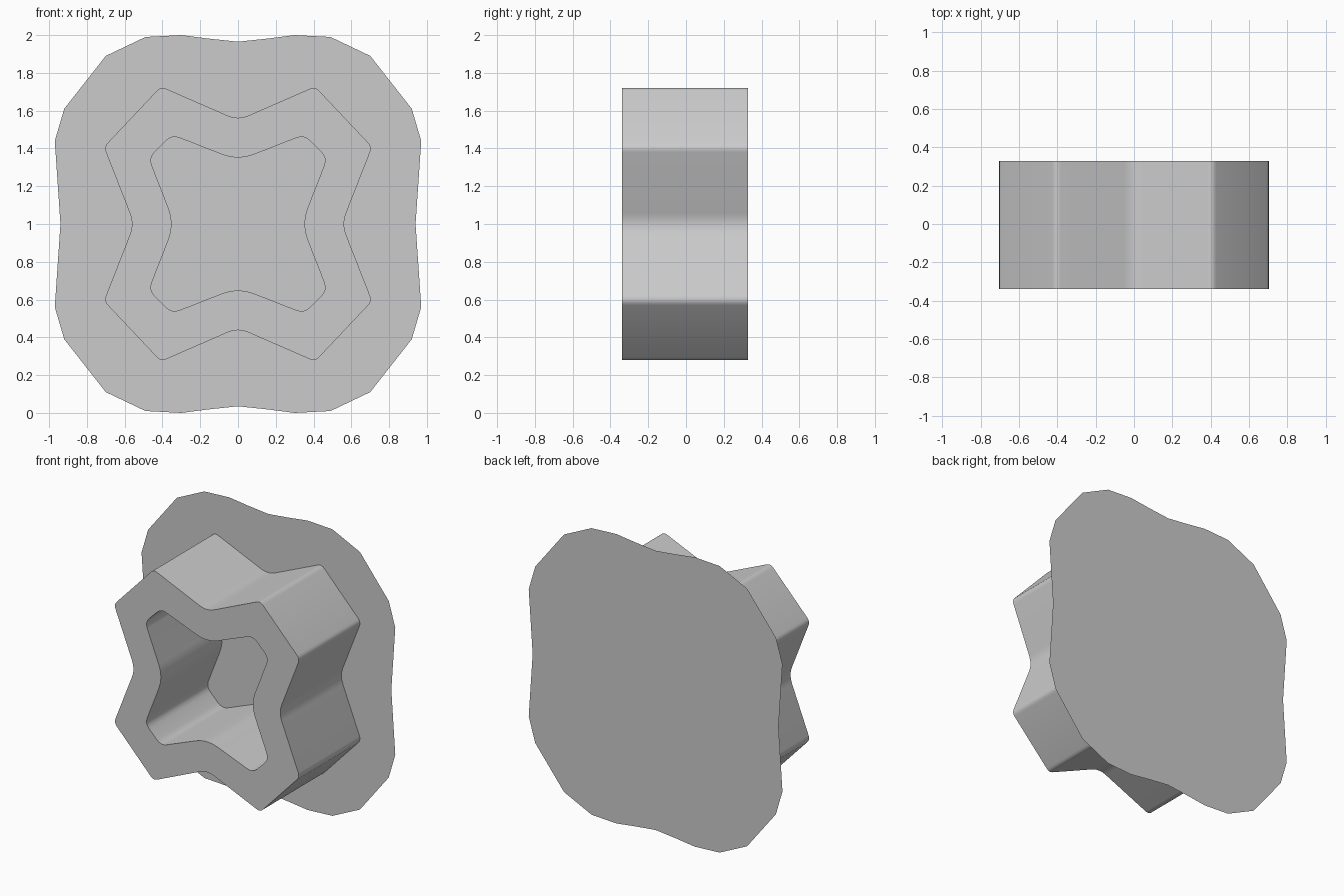
import bpy, bmesh, math
from mathutils import Vector

if "Cube" in bpy.data.objects:
    bpy.data.objects.remove(bpy.data.objects["Cube"])


def full_loop(quarter):
    """Mirror a quarter outline (top centre to right centre) into a closed loop."""
    half = quarter + [(x, -z) for x, z in reversed(quarter[:-1])]
    return half + [(-x, z) for x, z in reversed(half[1:-1])]


def rounded(loop, radii, steps=4):
    """Round every corner; radii = (tip distance, valley distance)."""
    out = []
    n = len(loop)
    for i in range(n):
        a, p, b = (Vector(loop[(i + k) % n]) for k in (-1, 0, 1))
        valley = min(abs(p.x), abs(p.y)) < 1e-6
        d = radii[1] if valley else radii[0]
        s = p + (a - p).normalized() * d
        e = p + (b - p).normalized() * d
        for k in range(steps + 1):
            t = k / steps
            out.append(tuple(s * (1 - t) ** 2 + p * 2 * t * (1 - t) + e * t * t))
    return out


def make_object(name, bm):
    mesh = bpy.data.meshes.new(name)
    bm.to_mesh(mesh)
    bm.free()
    obj = bpy.data.objects.new(name, mesh)
    bpy.context.collection.objects.link(obj)
    return obj


def ring_of_verts(bm, loop, y):
    return [bm.verts.new((x, y, z + 1)) for x, z in loop]


def flat_plate(name, quarter, y):
    bm = bmesh.new()
    face = bm.faces.new(ring_of_verts(bm, full_loop(quarter), y))
    face.normal_update()
    if face.normal.y < 0:
        face.normal_flip()
    return make_object(name, bm)


# Star-shaped tube with a star-shaped hole through it
outer = rounded(full_loop([(0, 0.55), (0.408, 0.728), (0.71, 0.408), (0.55, 0)]), (0.03, 0.06))
inner = rounded(full_loop([(0, 0.335), (0.35, 0.472), (0.472, 0.35), (0.335, 0)]), (0.045, 0.09))
bm = bmesh.new()
rings = [ring_of_verts(bm, loop, y) for loop, y in
         ((outer, -0.34), (outer, 0.328), (inner, 0.328), (inner, -0.34))]
n = len(outer)
for r in range(4):
    a, b = rings[r], rings[(r + 1) % 4]
    for i in range(n):
        j = (i + 1) % n
        bm.faces.new((a[i], a[j], b[j], b[i]))
bmesh.ops.recalc_face_normals(bm, faces=bm.faces)
tube = make_object("star_tube", bm)
bpy.context.view_layer.objects.active = tube
tube.select_set(True)
bpy.ops.object.shade_smooth_by_angle(angle=math.radians(35))
tube.select_set(False)

# Thin wavy backing sheet
flat_plate("back_sheet", [(0, 0.965), (0.16, 0.982), (0.30, 1.0), (0.49, 0.99), (0.70, 0.89),
                          (0.92, 0.61), (0.97, 0.44), (0.94, 0)], 0.332)

# Two star-shaped layers on the rear of the sheet
flat_plate("rear_star_large", [(0, 0.52), (0.39, 0.61), (0.57, 0.40), (0.51, 0)], 0.336)
flat_plate("rear_star_small", [(0, 0.37), (0.38, 0.52), (0.50, 0.36), (0.39, 0)], 0.34)
